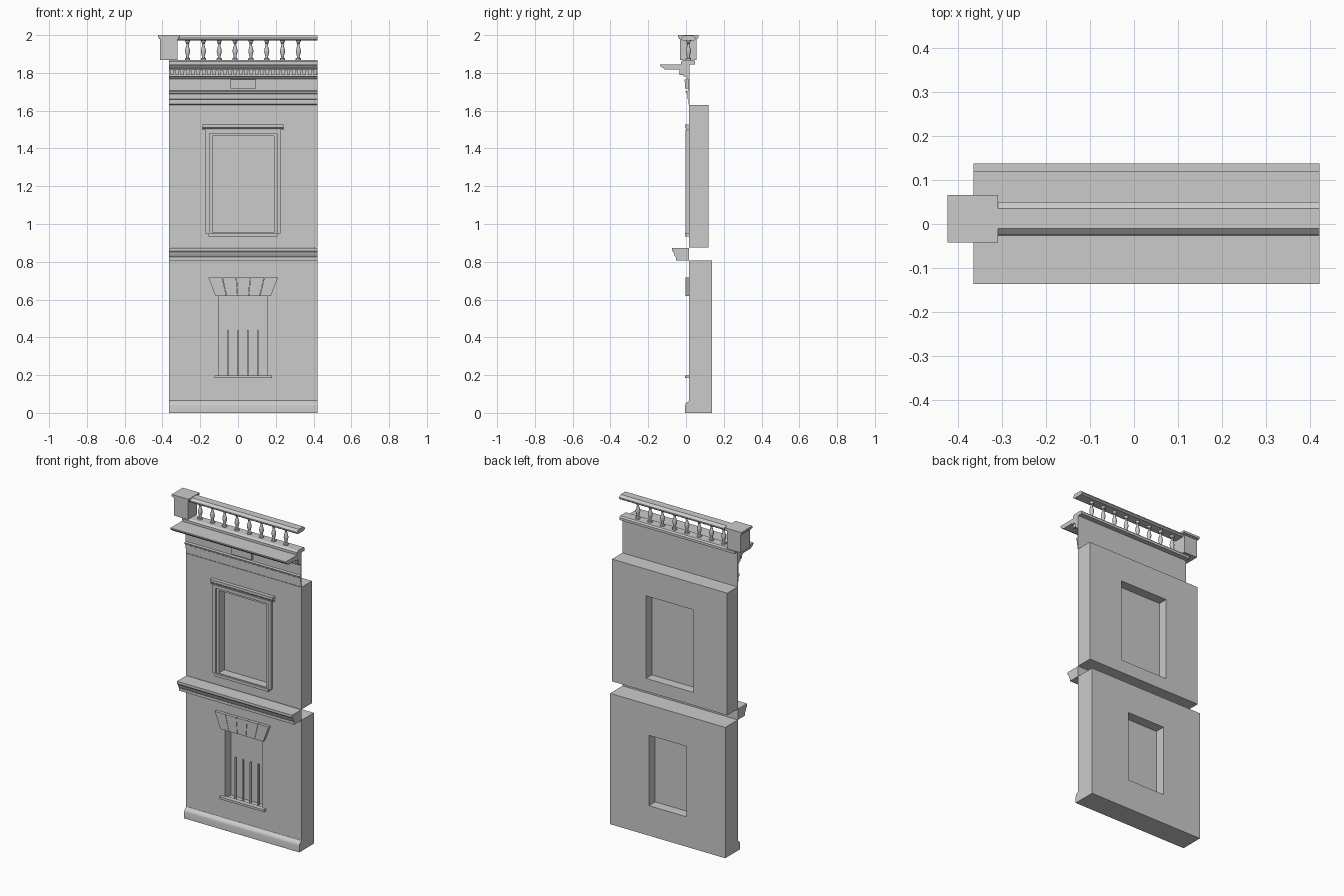
import bpy, bmesh, math

if "Cube" in bpy.data.objects:
    bpy.data.objects.remove(bpy.data.objects["Cube"])

X0, X1 = -0.365, 0.422      # facade ends
CX = 0.0275                 # window axis
WALL = 0.016                # wall front plane
YB = 0.0125                 # balustrade axis


def finish(name, bm, smooth=False):
    bmesh.ops.recalc_face_normals(bm, faces=bm.faces)
    mesh = bpy.data.meshes.new(name)
    bm.to_mesh(mesh)
    bm.free()
    ob = bpy.data.objects.new(name, mesh)
    bpy.context.collection.objects.link(ob)
    if smooth:
        bpy.ops.object.select_all(action='DESELECT')
        ob.select_set(True)
        bpy.context.view_layer.objects.active = ob
        bpy.ops.object.shade_smooth_by_angle(angle=math.radians(40))
    return ob


def prism(name, pts, a, b, axis='x', smooth=False):
    """Extrude a profile: (y, z) along x, or (x, z) along y."""
    bm = bmesh.new()
    put = (lambda p, t: (t, p[0], p[1])) if axis == 'x' else (lambda p, t: (p[0], t, p[1]))
    r0 = [bm.verts.new(put(p, a)) for p in pts]
    r1 = [bm.verts.new(put(p, b)) for p in pts]
    bm.faces.new(r0)
    bm.faces.new(r1[::-1])
    n = len(pts)
    for i in range(n):
        j = (i + 1) % n
        bm.faces.new((r0[i], r0[j], r1[j], r1[i]))
    return finish(name, bm, smooth)


def box(name, x0, x1, y0, y1, z0, z1):
    return prism(name, [(y0, z0), (y1, z0), (y1, z1), (y0, z1)], x0, x1)


def ring(name, outer, inner, y0, y1):
    """Rectangular slab with a rectangular opening; rects are x0, x1, z0, z1."""
    bm = bmesh.new()
    loops = []
    for rect, y in ((outer, y0), (outer, y1), (inner, y1), (inner, y0)):
        a, b, c, d = rect
        loops.append([bm.verts.new((x, y, z)) for x, z in ((a, c), (b, c), (b, d), (a, d))])
    for k in range(4):
        p, q = loops[k], loops[(k + 1) % 4]
        for i in range(4):
            j = (i + 1) % 4
            bm.faces.new((p[i], p[j], q[j], q[i]))
    return finish(name, bm)


def lathe(name, profile, x, y, sides=12):
    bm = bmesh.new()
    rows = [[bm.verts.new((x + r * math.cos(2 * math.pi * i / sides),
                           y + r * math.sin(2 * math.pi * i / sides), z))
             for i in range(sides)] for r, z in profile]
    for p, q in zip(rows, rows[1:]):
        for i in range(sides):
            j = (i + 1) % sides
            bm.faces.new((p[i], p[j], q[j], q[i]))
    bm.faces.new(rows[0])
    bm.faces.new(rows[-1])
    return finish(name, bm, True)


# walls with window openings and recessed panes
low_open = (-0.1, 0.157, 0.185, 0.62)
up_open = (-0.135, 0.19, 0.955, 1.465)
ring("lower_wall", (X0, X1, 0, 0.808), low_open, WALL, 0.138)
ring("upper_wall", (X0, X1, 0.875, 1.63), up_open, WALL, 0.119)
box("lower_pane", low_open[0], low_open[1], 0.074, 0.076, low_open[2], low_open[3])
box("upper_pane", up_open[0], up_open[1], 0.059, 0.061, up_open[2], up_open[3])

# plinth course
prism("plinth", [(WALL, 0), (-0.004, 0), (-0.004, 0.04), (-0.002, 0.048), (0.004, 0.055),
                 (0.012, 0.06), (WALL, 0.066)], X0, X1, smooth=True)

# lower window: sill, bars and splayed lintel stones
box("lower_sill", -0.124, 0.18, -0.004, WALL + 0.01, 0.184, 0.198)
for i in range(4):
    x = -0.051 + i * 0.0515
    box("window_bar", x - 0.004, x + 0.004, 0.046, 0.054, 0.185, 0.44)
for i in range(5):
    u, v = i / 5 * 2 - 1, (i + 1) / 5 * 2 - 1
    prism("lintel_stone", [(CX + 0.147 * u + 0.001, 0.618), (CX + 0.147 * v - 0.001, 0.618),
                           (CX + 0.185 * v - 0.001, 0.717), (CX + 0.185 * u + 0.001, 0.717)],
          -0.003, WALL, 'y')

# string course between the floors
prism("string_course", [(WALL, 0.808), (-0.054, 0.808), (-0.054, 0.825), (-0.06, 0.83),
                        (-0.063, 0.843), (-0.068, 0.853), (-0.075, 0.858), (-0.075, 0.874),
                        (WALL, 0.874)], X0, X1, smooth=True)

# upper window surround
ring("frame_outer", (-0.172, 0.226, 0.95, 1.497), (-0.152, 0.207, 0.95, 1.478), -0.003, WALL)
ring("frame_inner", (-0.152, 0.207, 0.95, 1.478), up_open, 0.005, WALL + 0.004)
box("upper_sill", -0.157, 0.21, -0.005, WALL, 0.935, 0.952)
prism("window_cap", [(WALL, 1.497), (0.002, 1.497), (0.0, 1.505), (-0.006, 1.51),
                     (-0.006, 1.526), (WALL, 1.526)], -0.188, 0.241)

# entablature: architrave, frieze and cornice in one profile
prism("entablature", [(0.018, 1.63), (0.012, 1.634), (0.012, 1.66), (0.007, 1.662),
                      (0.007, 1.688), (0.001, 1.692), (-0.003, 1.703), (0.011, 1.706),
                      (0.011, 1.768), (0.004, 1.771), (-0.004, 1.78), (-0.012, 1.782),
                      (-0.012, 1.812), (-0.036, 1.812), (-0.036, 1.818), (-0.112, 1.818),
                      (-0.118, 1.824), (-0.13, 1.829), (-0.137, 1.838), (-0.137, 1.845),
                      (0.018, 1.845)], X0, X1)
N = 28
step = (X1 - X0) / N
for i in range(N):
    x = X0 + (i + 0.5) * step
    box("dentil", x - 0.009, x + 0.009, -0.034, -0.012, 1.788, 1.812)

# frieze tablet
box("frieze_tablet", -0.04, 0.095, -0.004, 0.011, 1.718, 1.755)
box("frieze_tablet_cap", -0.04, 0.095, -0.009, 0.011, 1.755, 1.764)

# balustrade: base, turned balusters, handrail
prism("balustrade_base", [(YB - 0.04, 1.845), (YB + 0.036, 1.845), (YB + 0.036, 1.86),
                          (YB + 0.028, 1.868), (YB - 0.028, 1.868), (YB - 0.04, 1.86)], X0, X1)
shape = [(0.014, 1.868), (0.014, 1.877), (0.008, 1.88), (0.007, 1.886), (0.01, 1.898),
         (0.0135, 1.912), (0.012, 1.925), (0.007, 1.942), (0.006, 1.952), (0.01, 1.956),
         (0.008, 1.96), (0.013, 1.966), (0.013, 1.974)]
for i in range(8):
    lathe("baluster", shape, -0.267 + i * 0.0838, YB)
prism("handrail", [(YB - 0.03, 1.971), (YB + 0.03, 1.971), (YB + 0.038, 1.978),
                   (YB + 0.038, 1.985), (YB + 0.023, 1.998), (YB - 0.023, 1.998),
                   (YB - 0.038, 1.985), (YB - 0.038, 1.978)], X0, X1)

# corner pedestal
box("pedestal", -0.413, -0.32, -0.033, 0.056, 1.868, 1.985)
box("pedestal_cap", -0.424, -0.309, -0.042, 0.066, 1.987, 2.0)
box("pedestal_neck", -0.418, -0.315, -0.037, 0.061, 1.98, 1.988)
